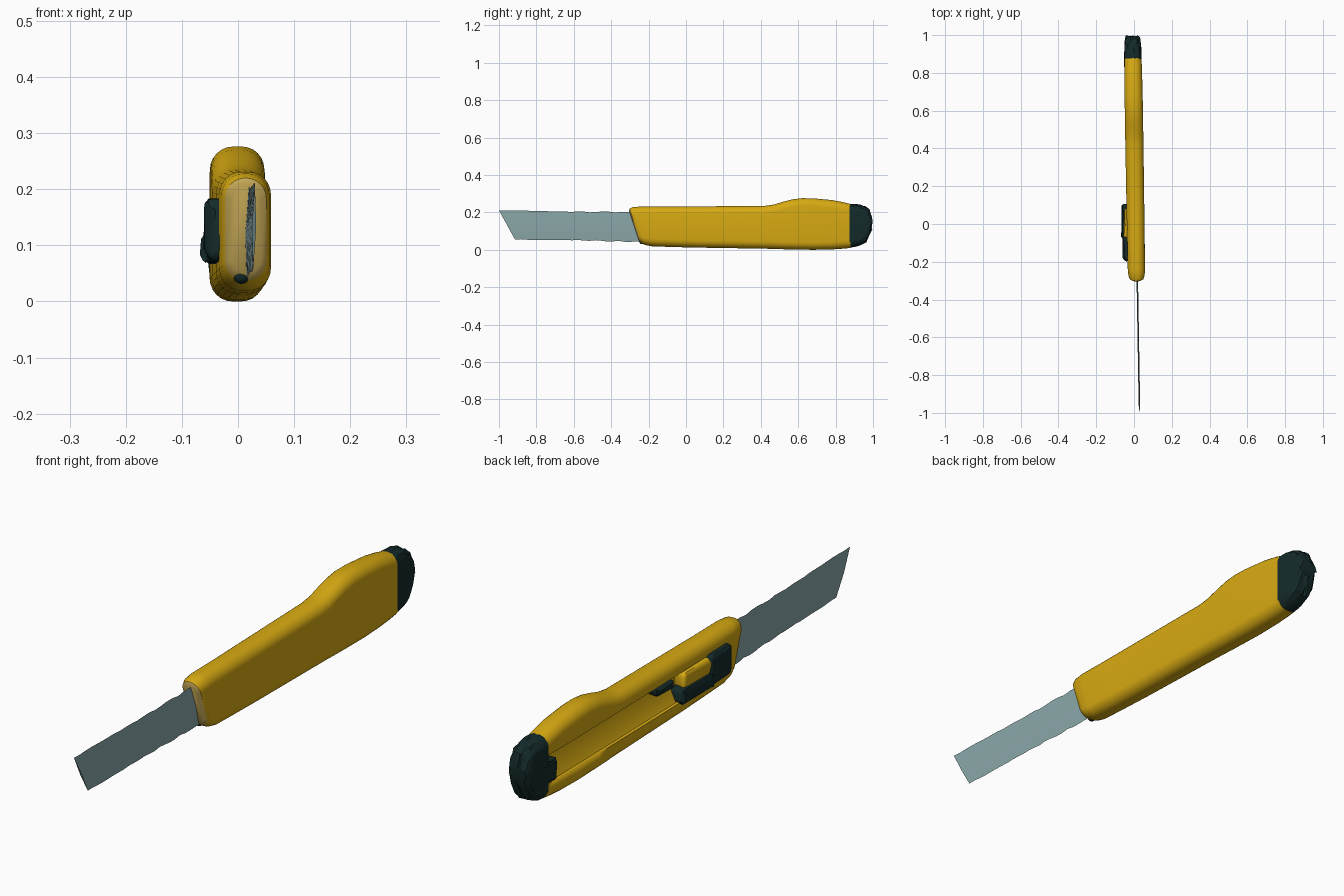
import bpy, bmesh, math, random
from mathutils import Vector

if "Cube" in bpy.data.objects:
    bpy.data.objects.remove(bpy.data.objects["Cube"])

random.seed(4)


def mat(name, col):
    m = bpy.data.materials.new(name)
    m.diffuse_color = (*col, 1)
    m.use_nodes = True
    m.node_tree.nodes["Principled BSDF"].inputs["Base Color"].default_value = m.diffuse_color
    return m


YELLOW = mat("yellow plastic", (0.68, 0.40, 0.006))
TAN = mat("pale tan", (0.60, 0.42, 0.10))
DARK = mat("dark rubber", (0.007, 0.023, 0.023))
STEEL = mat("blade steel", (0.26, 0.39, 0.40))


def finish(name, bm, *mats, angle=40):
    bmesh.ops.recalc_face_normals(bm, faces=bm.faces)
    me = bpy.data.meshes.new(name)
    bm.to_mesh(me)
    bm.free()
    ob = bpy.data.objects.new(name, me)
    bpy.context.collection.objects.link(ob)
    for m in mats:
        me.materials.append(m)
    bpy.ops.object.select_all(action='DESELECT')
    ob.select_set(True)
    bpy.context.view_layer.objects.active = ob
    bpy.ops.object.shade_smooth_by_angle(angle=math.radians(angle))
    return ob


def centre_x(y):
    # the handle drifts slightly sideways along its length
    return 0.012 - 0.016 * (y + 0.2)


def ring(hw, zb, zt, r, seg=7):
    # rounded rectangle in x, z
    r = min(r, hw * 0.98)
    pts = []
    for cx, cz, a0 in ((hw - r, zt - r, 0), (r - hw, zt - r, 90),
                       (r - hw, zb + r, 180), (hw - r, zb + r, 270)):
        for i in range(seg):
            a = math.radians(a0 + 90 * i / (seg - 1))
            pts.append((cx + r * math.cos(a), cz + r * math.sin(a)))
    return pts


def loft(stations, jitter=0.0):
    # station: y, half width, bottom, top, slant amount
    bm = bmesh.new()
    rings = []
    for k, (y, hw, zb, zt, sl) in enumerate(stations):
        j = jitter if k > 0 else 0
        vs = []
        for x, z in ring(hw, zb, zt, 0.040):
            yy = y + 0.33 * sl * (0.21 - z)
            vs.append(bm.verts.new((centre_x(y) + x + random.uniform(-j, j) * 0.4,
                                    yy + random.uniform(-j, j),
                                    z + random.uniform(-j, j))))
        rings.append(vs)
    n = len(rings[0])
    for a, b in zip(rings, rings[1:]):
        for i in range(n):
            bm.faces.new((a[i], a[(i + 1) % n], b[(i + 1) % n], b[i]))
    bm.faces.new(rings[0])
    bm.faces.new(rings[-1])
    return bm


def prism(profile, x0, x1):
    # y, z profile extruded along x
    bm = bmesh.new()
    a = [bm.verts.new((x0, y, z)) for y, z in profile]
    b = [bm.verts.new((x1, y, z)) for y, z in profile]
    n = len(a)
    for i in range(n):
        bm.faces.new((a[i], a[(i + 1) % n], b[(i + 1) % n], b[i]))
    bm.faces.new(a)
    bm.faces.new(b)
    return bm


def pad(name, material, x0, x1, y0, y1, z0, z1, bevel=0.012, rough=0.0):
    bm = prism([(y0, z0), (y1, z0), (y1, z1), (y0, z1)], x0, x1)
    bmesh.ops.bevel(bm, geom=bm.edges[:], offset=bevel, segments=3,
                    affect='EDGES', profile=0.5)
    for v in bm.verts:
        v.co += Vector([random.uniform(-rough, rough) for _ in range(3)])
    return finish(name, bm, material)


# handle shell with thumb hump
handle = finish("handle", loft([
    (-0.305, 0.026, 0.050, 0.208, 1), (-0.298, 0.037, 0.037, 0.220, 1),
    (-0.280, 0.043, 0.026, 0.228, 1), (-0.240, 0.046, 0.019, 0.231, 0.9),
    (-0.100, 0.046, 0.015, 0.231, 0.4), (0.05, 0.047, 0.012, 0.232, 0),
    (0.42, 0.048, 0.006, 0.235, 0), (0.47, 0.048, 0.005, 0.242, 0),
    (0.52, 0.048, 0.003, 0.257, 0), (0.57, 0.048, 0.002, 0.270, 0),
    (0.62, 0.048, 0.001, 0.276, 0), (0.68, 0.048, 0.0, 0.275, 0),
    (0.78, 0.047, 0.002, 0.266, 0), (0.84, 0.046, 0.006, 0.255, 0),
    (0.88, 0.045, 0.010, 0.245, 0)]), YELLOW, TAN, DARK)

# paler nose edge
for p in handle.data.polygons:
    if p.center.y + 0.33 * p.center.z < -0.222:
        p.material_index = 1

# groove on the left side: straight upper lip, sloping floor
bm = bmesh.new()
ends = []
for y, g in ((-0.21, 0.025), (-0.17, 0.0), (0.90, 0.0)):
    sec = ((-0.12, 0.178 - g), (0.0, 0.178 - g), (0.004, 0.150 - g * 0.3),
           (-0.034, 0.072 + g), (-0.12, 0.060 + g))
    ends.append([bm.verts.new((x + centre_x(y) - 0.004, y, z)) for x, z in sec])
for a, b in zip(ends, ends[1:]):
    for i in range(5):
        bm.faces.new((a[i], a[(i + 1) % 5], b[(i + 1) % 5], b[i]))
bm.faces.new(ends[0])
bm.faces.new(ends[-1])
cutter = finish("groove_cutter", bm, YELLOW)
cutter.hide_render = True
mod = handle.modifiers.new("groove", 'BOOLEAN')
mod.operation = 'DIFFERENCE'
mod.object = cutter
mod.solver = 'EXACT'
bpy.context.view_layer.objects.active = handle
bpy.ops.object.modifier_apply(modifier=mod.name)
bpy.data.objects.remove(cutter)

# rough dark end cap
finish("end_cap", loft([
    (0.874, 0.0455, 0.011, 0.246, 0), (0.905, 0.045, 0.018, 0.243, 0),
    (0.935, 0.044, 0.027, 0.240, 0), (0.960, 0.043, 0.040, 0.232, 0),
    (0.978, 0.041, 0.075, 0.215, 0), (0.993, 0.037, 0.112, 0.172, 0)], 0.005),
    DARK, angle=25)
pad("end_cap_tab", DARK, -0.05, -0.01, 0.82, 0.91, 0.07, 0.15, 0.01, 0.004)

# thin blade with slightly uneven edges
n = 22
bm = bmesh.new()
cols = []
for i in range(n + 1):
    t = i / n
    w = random.uniform(-0.003, 0.003) if 0 < i < n else 0
    top = Vector((0.030 - 0.012 * t, -1 + 0.76 * t, 0.211 - 0.012 * t + w))
    bot = Vector((0.027 - 0.012 * t, -0.915 + 0.675 * t, 0.056 - 0.012 * t - w))
    mid = (top + bot) / 2
    cols.append([bm.verts.new(v + Vector((dx, 0, 0)))
                 for v, dx in ((top, 0), (mid, 0.004), (bot, 0), (mid, -0.004))])
for a, b in zip(cols, cols[1:]):
    for i in range(4):
        bm.faces.new((a[i], a[(i + 1) % 4], b[(i + 1) % 4], b[i]))
bm.faces.new(cols[0])
bm.faces.new(cols[-1])
finish("blade", bm, STEEL)

# dark spot in the nose below the blade
bm = bmesh.new()
bmesh.ops.create_uvsphere(bm, u_segments=14, v_segments=8, radius=0.015)
bmesh.ops.translate(bm, vec=(0.006, -0.236, 0.046), verts=bm.verts)
finish("nose_spot", bm, DARK)

# thumb slider in the groove
pad("slider_pad", DARK, -0.060, 0.0, -0.195, -0.065, 0.072, 0.185, 0.02, 0.003)
pad("slider_bar", DARK, -0.064, 0.0, -0.08, 0.105, 0.068, 0.122, 0.012, 0.004)
pad("slider_hump", YELLOW, -0.053, 0.0, -0.09, 0.08, 0.115, 0.175, 0.015, 0.003)
pad("slider_tail", DARK, -0.036, 0.0, 0.12, 0.22, 0.138, 0.165, 0.008, 0.003)
